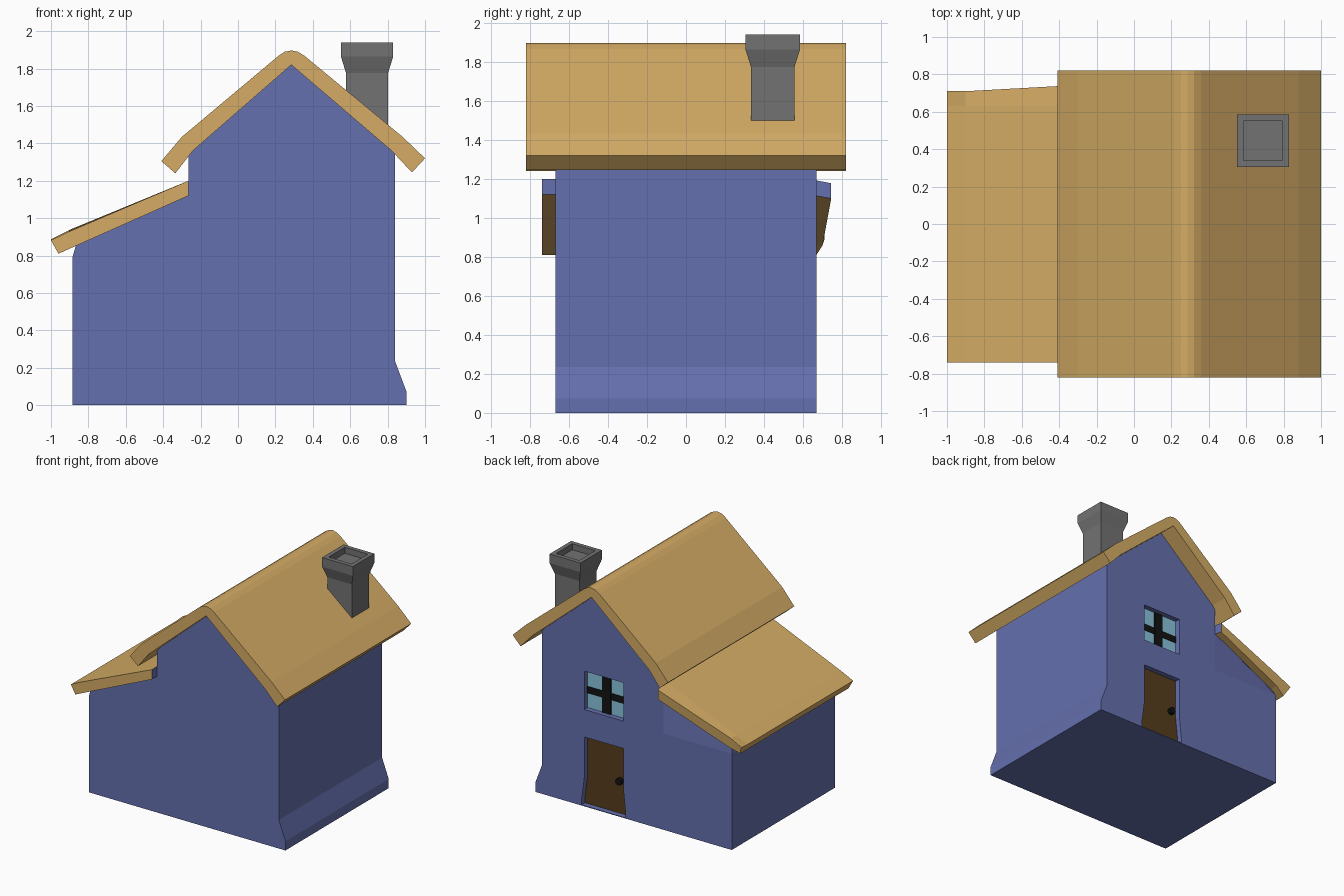
import bpy, bmesh
from mathutils import Vector

if "Cube" in bpy.data.objects:
    bpy.data.objects.remove(bpy.data.objects["Cube"])


def material(name, rgb):
    m = bpy.data.materials.new(name)
    m.diffuse_color = (*rgb, 1)
    m.use_nodes = True
    m.node_tree.nodes["Principled BSDF"].inputs["Base Color"].default_value = m.diffuse_color
    return m


BLUE = material("wall_blue", (0.13, 0.16, 0.42))
STRAW = material("roof_straw", (0.66, 0.41, 0.13))
BROWN = material("door_brown", (0.09, 0.045, 0.012))
BLACK = material("black", (0.006, 0.006, 0.006))
GLASS = material("glass", (0.25, 0.55, 0.72))
GREY = material("stone_grey", (0.17, 0.17, 0.17))


def section(profile, y):
    return [(x, y, z) for x, z in profile]


def loft(name, rings, *mats, edit=None):
    """Closed skin through rings of equal length, capped at both ends."""
    bm = bmesh.new()
    rows = [[bm.verts.new(p) for p in r] for r in rings]
    n = len(rows[0])
    for a, b in zip(rows, rows[1:]):
        for i in range(n):
            j = (i + 1) % n
            bm.faces.new((a[i], a[j], b[j], b[i]))
    bm.faces.new(rows[0])
    cap = bm.faces.new(rows[-1])
    if edit:
        edit(rows, cap)
    bmesh.ops.recalc_face_normals(bm, faces=bm.faces)
    if len(mats) > 1:  # second colour on the end facing +x at the wall
        for f in bm.faces:
            if all(abs(v.co.x + 0.265) < 0.001 for v in f.verts):
                f.material_index = 1
    me = bpy.data.meshes.new(name)
    bm.to_mesh(me)
    bm.free()
    for m in mats:
        me.materials.append(m)
    ob = bpy.data.objects.new(name, me)
    bpy.context.collection.objects.link(ob)
    return ob


def prism(name, profile, y0, y1, *mats, edit=None):
    return loft(name, [section(profile, y0), section(profile, y1)], *mats, edit=edit)


def rect(x0, x1, z0, z1):
    return [(x0, z0), (x1, z0), (x1, z1), (x0, z1)]


# Walls, with the back corner under the low roof leaning inwards
def lean_corner(rows, cap):
    back = rows[-1]
    bmesh.utils.face_split(cap, back[7], back[9], coords=[Vector((-0.265, 0.67, 0.79))])
    back[8].co.y = 0.635


wall_profile = [(-0.885, 0), (0.90, 0), (0.90, 0.075), (0.84, 0.235), (0.84, 1.345),
                (0.285, 1.82), (-0.265, 1.345), (-0.265, 1.12), (-0.867, 0.855), (-0.885, 0.79)]
walls = prism("walls", wall_profile, -0.67, 0.67, BLUE, edit=lean_corner)

# Door and window recesses in the back wall
door_profile = [(0.48, 0.006), (0.08, 0.006), (0.08, 0.05), (0.10, 0.235),
                (0.10, 0.57), (0.455, 0.57), (0.455, 0.235), (0.48, 0.05)]
window_profile = rect(0.10, 0.455, 0.795, 1.11)
for name, profile in (("door_cutter", door_profile), ("window_cutter", window_profile)):
    cutter = prism(name, profile, 0.62, 0.75, BLUE)
    cutter.hide_render = True
    cutter.hide_set(True)
    mod = walls.modifiers.new(name, 'BOOLEAN')
    mod.operation, mod.solver, mod.object = 'DIFFERENCE', 'EXACT', cutter

# Door with knob
prism("door", door_profile, 0.61, 0.626, BROWN)
bpy.ops.mesh.primitive_cylinder_add(vertices=8, radius=0.028, depth=0.04,
                                    location=(0.155, 0.64, 0.275), rotation=(1.5708, 0, 0))
knob = bpy.context.object
knob.name = "door_knob"
knob.data.materials.append(BLACK)

# Window with cross bars
prism("window_glass", window_profile, 0.61, 0.626, GLASS)
prism("window_bar_upright", rect(0.24, 0.32, 0.795, 1.11), 0.615, 0.634, BLACK)
prism("window_bar_level", rect(0.10, 0.455, 0.915, 0.97), 0.615, 0.632, BLACK)

# Main roof
roof_profile = [(-0.41, 1.305), (-0.30, 1.435), (0.215, 1.867), (0.25, 1.89), (0.287, 1.897),
                (0.32, 1.89), (0.357, 1.867), (0.88, 1.435), (1.0, 1.32), (0.93, 1.245),
                (0.82, 1.362), (0.285, 1.82), (-0.24, 1.362), (-0.335, 1.24)]
prism("main_roof", roof_profile, -0.82, 0.82, STRAW)

# Low side roof, its back end pulled out of square
low_profile = [(-0.265, 1.20), (-0.90, 0.93), (-1.0, 0.882), (-0.96, 0.81),
               (-0.867, 0.852), (-0.265, 1.12)]
back_end = [(-0.265, 0.745, 1.178), (-0.90, 0.71, 0.938), (-1.0, 0.71, 0.888),
            (-0.96, 0.67, 0.812), (-0.867, 0.70, 0.858), (-0.265, 0.745, 1.10)]
loft("side_roof", [section(low_profile, -0.74), section(low_profile, 0.63), back_end], STRAW, BLUE)


# Chimney: shaft cut along the roof slope, flared top, sunken flue
def square(h, z=None):
    pts = [(0.69 + sx * h, 0.445 + sy * h) for sx, sy in ((-1, -1), (1, -1), (1, 1), (-1, 1))]
    return [(x, y, 1.85 - (x - 0.357) * 0.826 if z is None else z) for x, y in pts]


loft("chimney", [square(0.112), square(0.112, 1.775), square(0.14, 1.865), square(0.14, 1.94),
                 square(0.105, 1.94), square(0.105, 1.89)], GREY)
